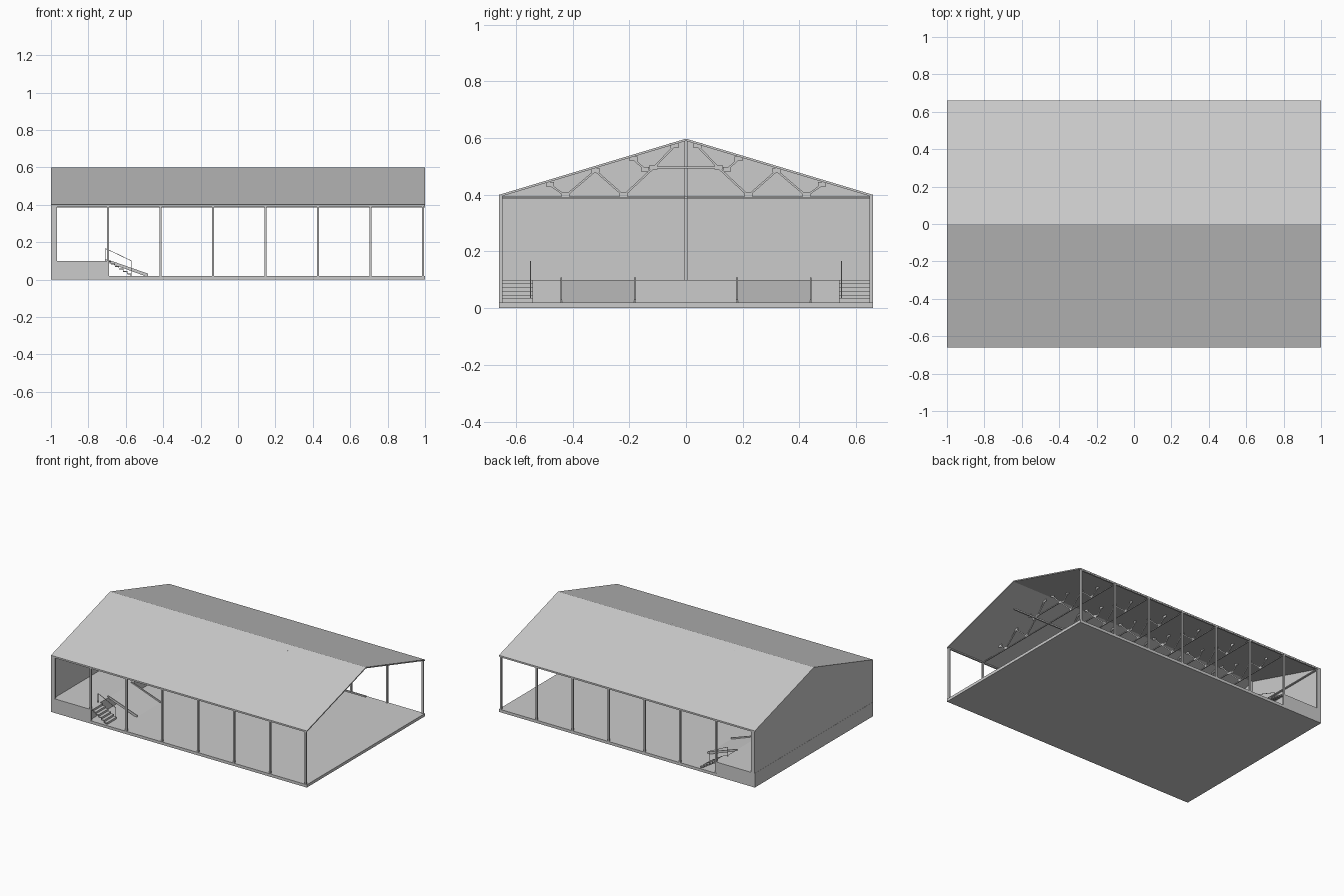
import bpy
from mathutils import Vector, Matrix

if "Cube" in bpy.data.objects:
    bpy.data.objects.remove(bpy.data.objects["Cube"])

EAVE, RIDGE, HALF = 0.40, 0.598, 0.66
FLOOR, STAGE = 0.02, 0.10
COLUMNS = [-0.975 + 0.2805 * i for i in range(8)]
ROOF_T = 0.008


def make(name, verts, faces):
    me = bpy.data.meshes.new(name)
    me.from_pydata(verts, [], faces)
    me.update()
    ob = bpy.data.objects.new(name, me)
    bpy.context.collection.objects.link(ob)
    return ob


CUBE_FACES = [(0, 1, 3, 2), (4, 6, 7, 5), (0, 4, 5, 1), (2, 3, 7, 6), (0, 2, 6, 4), (1, 5, 7, 3)]


def box(name, x0, x1, y0, y1, z0, z1):
    return make(name, [(x, y, z) for x in (x0, x1) for y in (y0, y1) for z in (z0, z1)], CUBE_FACES)


def prism(name, pts, a, b, axis):
    """Extrude a profile: axis x takes (y, z) points, axis y takes (x, z) points."""
    n = len(pts)
    put = (lambda t, p: (t, p[0], p[1])) if axis == 'x' else (lambda t, p: (p[0], t, p[1]))
    verts = [put(t, p) for t in (a, b) for p in pts]
    faces = [tuple(range(n))[::-1], tuple(range(n, 2 * n))]
    faces += [(i, (i + 1) % n, n + (i + 1) % n, n + i) for i in range(n)]
    ob = make(name, verts, faces)
    import bmesh
    bm = bmesh.new()
    bm.from_mesh(ob.data)
    bmesh.ops.recalc_face_normals(bm, faces=bm.faces)
    bm.to_mesh(ob.data)
    bm.free()
    return ob


def bars(name, segments, w, d):
    """Square bars between point pairs, joined in one mesh."""
    verts, faces = [], []
    for p, q in segments:
        p, q = Vector(p), Vector(q)
        t = (q - p).normalized()
        ref = Vector((1, 0, 0)) if abs(t.x) < 0.1 else Vector((0, 1, 0))
        u = ref * (d / 2)
        v = t.cross(ref).normalized() * (w / 2)
        k = len(verts)
        verts += [c + a * u + b * v for c in (p, q) for a in (-1, 1) for b in (-1, 1)]
        faces += [tuple(k + i for i in f) for f in CUBE_FACES]
    return make(name, verts, faces)


# floor, stage and end wall
box("floor_slab", -1, 1, -HALF, HALF, 0, FLOOR)
box("stage", -1, -0.70, -HALF, HALF, 0.005, STAGE)
prism("end_wall", [(-HALF, 0), (HALF, 0), (HALF, EAVE - 0.004), (0, RIDGE - 0.004), (-HALF, EAVE - 0.004)],
      -0.999, -0.981, 'x')
box("wall_centre_post", -0.981, -0.969, -0.005, 0.005, STAGE, RIDGE - ROOF_T)
box("wall_tie", -0.981, -0.969, -HALF, HALF, 0.387, 0.394)

# roof sheet, one thin folded profile
prism("roof", [(-HALF, EAVE), (0, RIDGE), (HALF, EAVE), (HALF, EAVE - ROOF_T),
               (0, RIDGE - ROOF_T), (-HALF, EAVE - ROOF_T)], -1, 1, 'x')

# columns and eave beams on both long sides
for s, side in ((-1, "front"), (1, "back")):
    y0, y1 = sorted((s * 0.648, s * 0.659))
    for x in COLUMNS:
        box(side + "_column", x - 0.006, x + 0.006, y0, y1, FLOOR, EAVE - 0.01)
    box(side + "_eave_beam", -0.99, 0.995, y0, y1, 0.388, 0.397)

# long strut under the ridge
box("centre_strut", -0.98, 1, -0.005, 0.005, 0.386, 0.396)

# roof trusses: webs, ties, collars and gusset plates
webs = [((0.48, 0.435), (0.43, 0.40)), ((0.42, 0.40), (0.32, 0.485)), ((0.32, 0.485), (0.22, 0.397)),
        ((0.22, 0.397), (0.115, 0.495)), ((0.115, 0.495), (0.035, 0.578)), ((0.19, 0.53), (0.14, 0.485))]
gussets = [(0.48, 0.438), (0.425, 0.402), (0.32, 0.487), (0.22, 0.402),
           (0.185, 0.528), (0.145, 0.49), (0.115, 0.497), (0.04, 0.574)]
for x in COLUMNS[1:-1]:
    segs = [((x, s * a[0], a[1]), (x, s * b[0], b[1])) for s in (-1, 1) for a, b in webs]
    segs.append(((x, -0.11, 0.497), (x, 0.11, 0.497)))
    bars("truss_web", segs, 0.007, 0.007)
    bars("truss_tie", [((x, -0.65, 0.391), (x, 0.65, 0.391))], 0.006, 0.007)
    bars("truss_gussets", [((x, s * y - 0.014, z), (x, s * y + 0.014, z))
                           for s in (-1, 1) for y, z in gussets], 0.016, 0.004)

# stairs, handrails and ramps, mirrored left and right of the stage
STEPS = 6
run, rise = 0.13 / STEPS, (STAGE - FLOOR) / STEPS
for s in (-1, 1):
    top, under = [], []
    for i in range(STEPS):
        x, z = -0.70 + i * run, STAGE - i * rise
        top += [(x, z), (x + run, z)]
        under += [(x, z - 0.006), (x + run - 0.004, z - 0.006)]
    top.append((-0.57, FLOOR))
    under.append((-0.574, FLOOR))
    prism("stairs", top + under[::-1], *sorted((s * 0.54, s * 0.65)), 'y')
    path = [(-0.71, STAGE), (-0.71, 0.165), (-0.695, 0.16), (-0.57, 0.10), (-0.57, FLOOR)]
    bars("stair_rail", [((a[0], s * 0.549, a[1]), (b[0], s * 0.549, b[1]))
                        for a, b in zip(path, path[1:])], 0.003, 0.003)
    prism("ramp", [(-0.70, STAGE), (-0.48, FLOOR), (-0.50, FLOOR), (-0.70, STAGE - 0.007)],
          *sorted((s * 0.18, s * 0.44)), 'y')
    for y in (0.18, 0.44):
        prism("ramp_curb", [(-0.71, 0.108), (-0.70, 0.108), (-0.48, 0.031), (-0.48, FLOOR),
                            (-0.50, FLOOR), (-0.70, 0.092), (-0.71, 0.098)],
              s * y - 0.003, s * y + 0.003, 'y')
